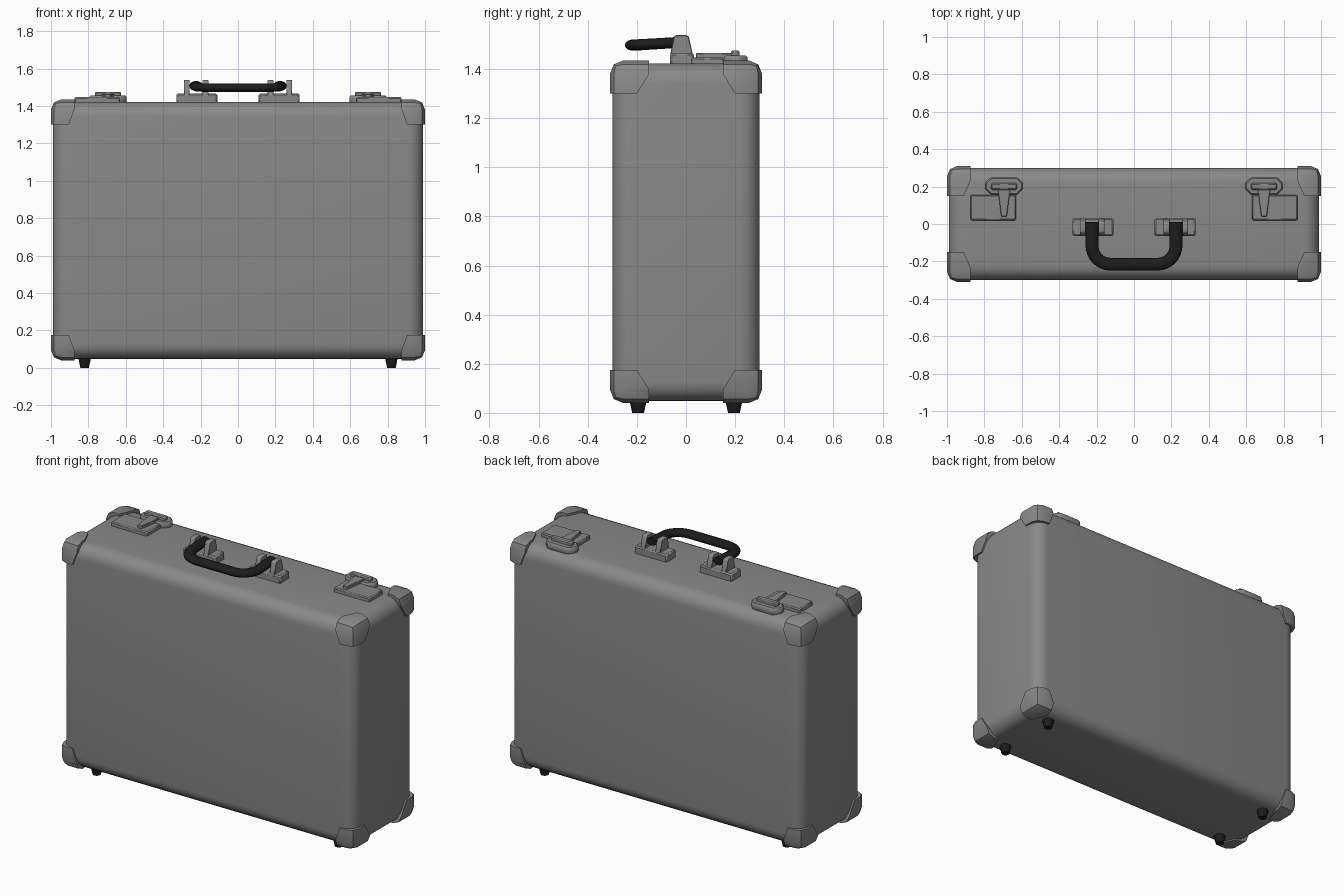
import bpy, bmesh, math
from mathutils import Vector

if "Cube" in bpy.data.objects:
    bpy.data.objects.remove(bpy.data.objects["Cube"])


def material(name, v):
    m = bpy.data.materials.new(name)
    m.diffuse_color = (v, v, v, 1)
    m.use_nodes = True
    m.node_tree.nodes["Principled BSDF"].inputs["Base Color"].default_value = m.diffuse_color
    return m


GREY = material("grey_metal", 0.25)
BLACK = material("black_rubber", 0.012)
MID = 0.7375  # mid height of the case


def finish(name, bm, mat, loc=(0, 0, 0), mirror=(False, False, False)):
    bmesh.ops.recalc_face_normals(bm, faces=bm.faces)
    me = bpy.data.meshes.new(name)
    bm.to_mesh(me)
    bm.free()
    me.materials.append(mat)
    ob = bpy.data.objects.new(name, me)
    bpy.context.collection.objects.link(ob)
    ob.location = loc
    bpy.ops.object.select_all(action='DESELECT')
    bpy.context.view_layer.objects.active = ob
    ob.select_set(True)
    bpy.ops.object.shade_smooth_by_angle(angle=math.radians(38))
    if any(mirror):
        mod = ob.modifiers.new("mirror", 'MIRROR')
        mod.use_axis = mirror
        mod.use_mirror_merge = False
    return ob


def box(lo, hi, bevel=0.0, seg=1):
    bm = bmesh.new()
    bmesh.ops.create_cube(bm, size=1)
    for v in bm.verts:
        v.co = [l + (c + 0.5) * (h - l) for c, l, h in zip(v.co, lo, hi)]
    if bevel:
        bmesh.ops.bevel(bm, geom=bm.edges[:], offset=bevel, segments=seg,
                        profile=0.5, affect='EDGES')
    return bm


def prism(points, axis, start, end, bevel=0.0):
    """Extrude a 2D outline along an axis ('x' or 'z')."""
    bm = bmesh.new()
    put = (lambda a, b: (start, a, b)) if axis == 'x' else (lambda a, b: (a, b, start))
    step = (end - start, 0, 0) if axis == 'x' else (0, 0, end - start)
    f = bm.faces.new([bm.verts.new(put(a, b)) for a, b in points])
    top = bmesh.ops.extrude_face_region(bm, geom=[f])['geom']
    bmesh.ops.translate(bm, vec=step, verts=[v for v in top if isinstance(v, bmesh.types.BMVert)])
    if bevel:
        bmesh.ops.bevel(bm, geom=bm.edges[:], offset=bevel, segments=1, affect='EDGES')
    return bm


MX = (True, False, False)

# Case shell
finish("case_body", box((-0.99, -0.30, 0.048), (0.99, 0.30, 1.422), 0.08, 6), GREY)

# Corner caps: a slightly larger box trimmed to one corner, then mirrored
bm = box((-1.0, -0.31, -0.6975), (1.0, 0.31, 0.6975), 0.055, 2)
cuts = [((0.875, 0, 0), (1, 0, 0)), ((0, 0.15, 0), (0, 1, 0)), ((0, 0, 0.5625), (0, 0, 1)),
        ((0.905, 0, 0.5625), (0.08, 0, 0.03)),
        ((0, 0.20, 0.5625), (0, 0.08, 0.05)),
        ((0.91, 0.15, 0), (0.08, 0.035, 0))]
for co, no in cuts:
    r = bmesh.ops.bisect_plane(bm, geom=bm.verts[:] + bm.edges[:] + bm.faces[:],
                               plane_co=co, plane_no=Vector(no).normalized(), clear_inner=True)
    rim = [e for e in r['geom_cut'] if isinstance(e, bmesh.types.BMEdge)]
    bmesh.ops.contextual_create(bm, geom=rim)
finish("corner_caps", bm, GREY, (0, 0, MID), (True, True, True))

# Feet
bm = bmesh.new()
bmesh.ops.create_cone(bm, cap_ends=True, segments=10, radius1=0.024, radius2=0.037, depth=0.06)
bmesh.ops.translate(bm, vec=(0.82, 0.195, 0.03), verts=bm.verts)
finish("feet", bm, BLACK, mirror=(True, True, False))

# Latches: base plate, catch plate, lever and cross bar
finish("latch_plate", box((0.63, 0.02, 1.41), (0.875, 0.155, 1.447), 0.006), GREY, mirror=MX)
w, h, c = 0.10, 0.048, 0.032
octagon = [(w, h - c), (w - c, h), (c - w, h), (-w, h - c),
           (-w, c - h), (c - w, -h), (w - c, -h), (w, c - h)]
finish("latch_catch", prism([(0.695 + x, 0.203 + y) for x, y in octagon], 'z', 1.41, 1.455, 0.007),
       GREY, mirror=MX)
finish("latch_lever", prism([(0.66, 0.20), (0.73, 0.20), (0.71, 0.04), (0.68, 0.04)],
                            'z', 1.43, 1.465, 0.003), GREY, mirror=MX)
finish("latch_bar", box((0.625, 0.183, 1.44), (0.765, 0.218, 1.476), 0.006), GREY, mirror=MX)

# Handle mounts: base blocks with a tapered ear on each side of the grip
finish("handle_base", box((0.11, -0.065, 1.41), (0.33, 0.032, 1.466), 0.008), GREY, mirror=MX)
ear = [(-0.066, 1.45), (0.03, 1.45), (0.012, 1.53), (0.004, 1.538), (-0.042, 1.538), (-0.05, 1.53)]
for name, x0, x1 in (("handle_outer_ear", 0.258, 0.29), ("handle_inner_ear", 0.157, 0.19)):
    finish(name, prism(ear, 'x', x0, x1, 0.003), GREY, mirror=MX)

# Folded-down grip: flattened tube swept along a U path
path = [(0.225, 0.012), (0.225, -0.05)]
for i in range(9):
    a = math.radians(90 * i / 8)
    path.append((0.125 + 0.10 * math.cos(a), -0.115 - 0.10 * math.sin(a)))
path += [(-x, y) for x, y in reversed(path)]
bm = bmesh.new()
N = 14
rings = []
for i, (x, y) in enumerate(path):
    a, b = path[max(i - 1, 0)], path[min(i + 1, len(path) - 1)]
    t = Vector((b[0] - a[0], b[1] - a[1])).normalized()
    z = 1.51 + 0.06 * y
    rings.append([bm.verts.new((x - t.y * 0.034 * math.cos(k), y + t.x * 0.034 * math.cos(k),
                                z + 0.023 * math.sin(k)))
                  for k in (2 * math.pi * j / N for j in range(N))])
for r, s in zip(rings, rings[1:]):
    for j in range(N):
        bm.faces.new((r[j], r[(j + 1) % N], s[(j + 1) % N], s[j]))
bm.faces.new(rings[0])
bm.faces.new(rings[-1])
finish("handle_grip", bm, BLACK)
